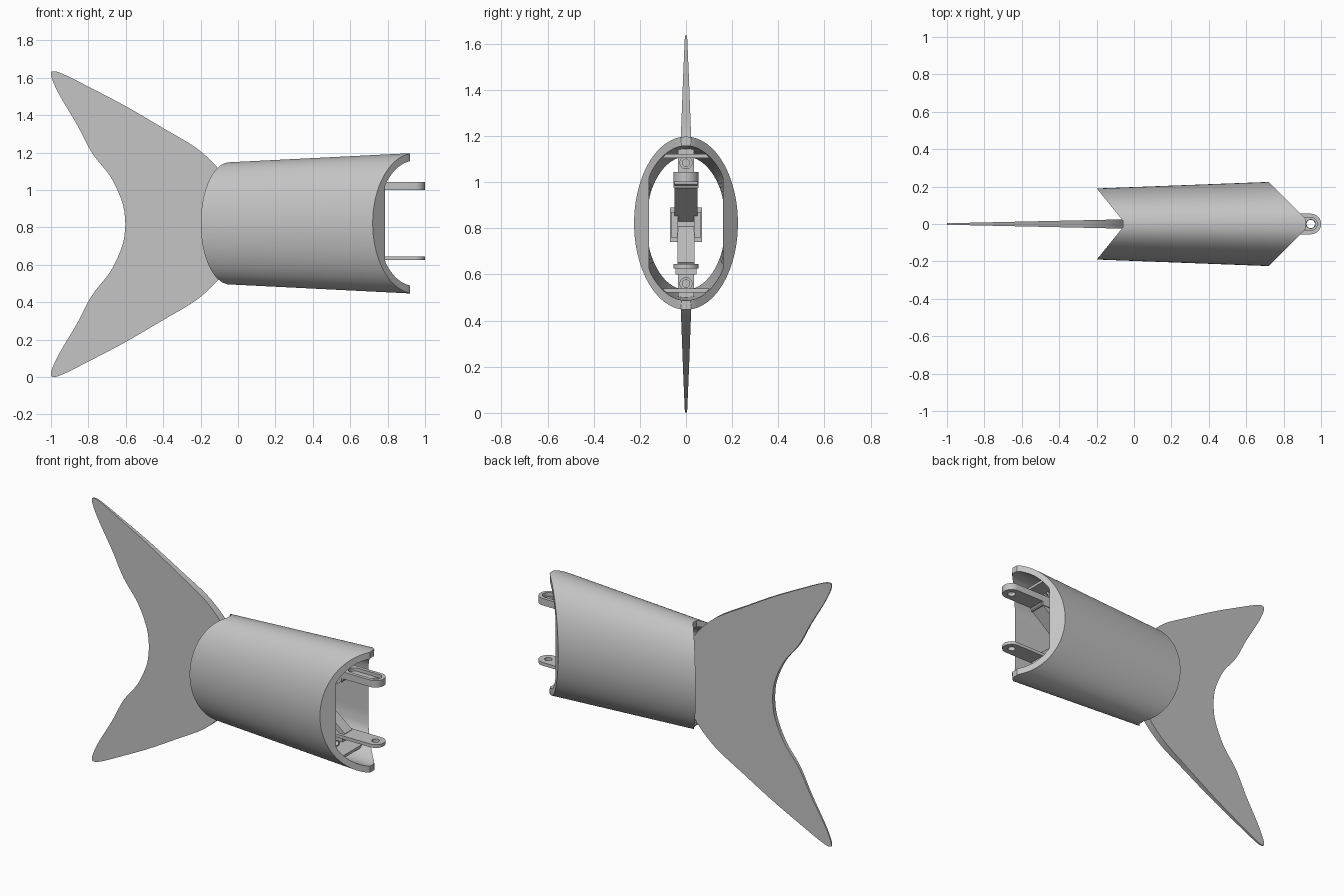
import bpy, bmesh, math
from mathutils import Vector

cube = bpy.data.objects.get("Cube")
if cube:
    bpy.data.objects.remove(cube, do_unlink=True)

grey = bpy.data.materials.new("plain grey")
grey.use_nodes = True
colour = (0.55, 0.55, 0.55, 1)
grey.diffuse_color = colour
grey.node_tree.nodes["Principled BSDF"].inputs["Base Color"].default_value = colour

MID = 0.822   # height of the long axis
N = 96        # points around each loop


def finish(name, bm):
    bmesh.ops.recalc_face_normals(bm, faces=bm.faces)
    mesh = bpy.data.meshes.new(name)
    bm.to_mesh(mesh)
    bm.free()
    mesh.materials.append(grey)
    ob = bpy.data.objects.new(name, mesh)
    bpy.context.collection.objects.link(ob)
    bpy.ops.object.select_all(action="DESELECT")
    ob.select_set(True)
    bpy.context.view_layer.objects.active = ob
    bpy.ops.object.shade_smooth_by_angle(angle=math.radians(30))
    return ob


def ring_loft(name, loops):
    """Skin closed loops in order, and join the last to the first."""
    bm = bmesh.new()
    rows = [[bm.verts.new(p) for p in loop] for loop in loops]
    for a, b in zip(rows, rows[1:] + rows[:1]):
        for i in range(len(a)):
            j = (i + 1) % len(a)
            bm.faces.new((a[i], a[j], b[j], b[i]))
    return finish(name, bm)


def slab(name, outline, half):
    """Side outline in x and z, given a thickness that may vary along x."""
    bm = bmesh.new()
    near = [bm.verts.new((x, -half(x), z)) for x, z in outline]
    far = [bm.verts.new((x, half(x), z)) for x, z in outline]
    bm.faces.new(near)
    bm.faces.new(far[::-1])
    for i in range(len(near)):
        j = (i + 1) % len(near)
        bm.faces.new((near[i], far[i], far[j], near[j]))
    return finish(name, bm)


def block(name, x0, x1, z0, z1, half):
    return slab(name, [(x0, z0), (x1, z0), (x1, z1), (x0, z1)], lambda x: half)


def strut(name, p, q, thick, half):
    p, q = Vector(p), Vector(q)
    side = (q - p).orthogonal().normalized() * thick / 2
    return slab(name, [p - side, q - side, q + side, p + side], lambda x: half)


def smooth_curve(pts, steps=6):
    """Catmull-Rom curve through the points."""
    vs = [Vector(p) for p in pts]
    vs = [vs[0]] + vs + [vs[-1]]
    out = []
    for a, b, c, d in zip(vs, vs[1:], vs[2:], vs[3:]):
        for k in range(steps):
            t = k / steps
            out.append(0.5 * (2 * b + (c - a) * t + (2 * a - 5 * b + 4 * c - d) * t ** 2
                              + (3 * b - a - 3 * c + d) * t ** 3))
    return out + [vs[-1]]


# Body shell: oval tube with both ends cut to a V
def right_end(y):
    return min(0.92, 0.945 - abs(y))


def left_end(y):
    return min(-0.06, -0.045 - 0.81 * abs(y))


def oval(half_y, half_z, end, limit=1):
    pts = []
    for i in range(N):
        a = 2 * math.pi * (i + 0.5) / N
        y = max(-limit, min(limit, half_y * math.cos(a)))
        pts.append((end(y), y, MID + half_z * math.sin(a)))
    return pts


ring_loft("body_shell", [
    oval(0.19, 0.326, left_end), oval(0.225, 0.375, right_end),
    oval(0.2, 0.335, right_end, 0.16), oval(0.172, 0.288, left_end, 0.16)])

# Tail fin: forked outline, thinning towards the tips
upper = smooth_curve([
    (-0.602, 0), (-0.617, 0.11), (-0.68, 0.25), (-0.78, 0.38), (-0.86, 0.53),
    (-0.96, 0.7), (-1, 0.795), (-0.985, 0.817), (-0.93, 0.8), (-0.8, 0.735),
    (-0.6, 0.63), (-0.4, 0.513), (-0.25, 0.425), (-0.17, 0.363), (-0.1, 0.29),
    (-0.04, 0.2), (0.0, 0.1)])
upper = [(max(-1, x), z) for x, z in upper]
lower = [(x, -z) for x, z in reversed(upper[1:])]
slab("tail_fin", [(x, 0.818 + z) for x, z in upper + lower],
     lambda x: 0.004 + 0.022 * (x + 1))

# Inner spine from the fin root to the hinge
block("fin_spine", -0.05, 0.45, 0.77, 0.87, 0.026)
block("hinge_block", 0.42, 0.56, 0.74, 0.89, 0.07)
for side in (-1, 1):
    pin = block("hinge_cheek", 0.56, 0.59, 0.76, 0.87, 0.015)
    pin.location.y = side * 0.05


# Link arms with pierced round ends
def stadium(front, back, r, z):
    pts = []
    for i in range(N):
        a = 2 * math.pi * (i + 0.5) / N
        cx = front if math.cos(a) > 0 else back
        pts.append((cx + r * math.cos(a), r * math.sin(a), z))
    return pts


EYE = 0.945
ring_loft("upper_arm", [
    stadium(EYE, 0.55, 0.055, 1.0), stadium(EYE, 0.55, 0.055, 1.043),
    stadium(EYE, 0.8, 0.034, 1.043), stadium(EYE, 0.8, 0.034, 1.022),
    stadium(EYE, EYE, 0.024, 1.022), stadium(EYE, EYE, 0.024, 1.0)])
ring_loft("lower_arm", [
    stadium(EYE, 0.55, 0.055, 0.626), stadium(EYE, 0.55, 0.055, 0.646),
    stadium(EYE, EYE, 0.022, 0.646), stadium(EYE, EYE, 0.022, 0.626)])
strut("upper_strut", (0.75, 1.005), (0.52, 0.82), 0.035, 0.05)
strut("lower_strut", (0.75, 0.64), (0.52, 0.82), 0.03, 0.036)
block("upper_arm_pad", 0.5, 0.75, 0.975, 1.01, 0.055)
block("lower_arm_pad", 0.5, 0.75, 0.6, 0.632, 0.045)


# Anchor plates and eyelets along the top and bottom of the shell
def eyelet_loop(r, x, z):
    return [(x, r * math.cos(2 * math.pi * i / 24), z + r * math.sin(2 * math.pi * i / 24))
            for i in range(24)]


for label, s in (("upper", 1), ("lower", -1)):
    z = MID + s * 0.262
    block(label + "_anchor_plate", 0.4, 0.78, MID + s * 0.283, MID + s * 0.3, 0.1)
    block(label + "_anchor_lug", 0.5, 0.66, MID + s * 0.222, MID + s * 0.33, 0.035)
    ring_loft(label + "_eyelet", [eyelet_loop(0.028, 0.64, z), eyelet_loop(0.028, 0.68, z),
                                  eyelet_loop(0.016, 0.68, z), eyelet_loop(0.016, 0.64, z)])
